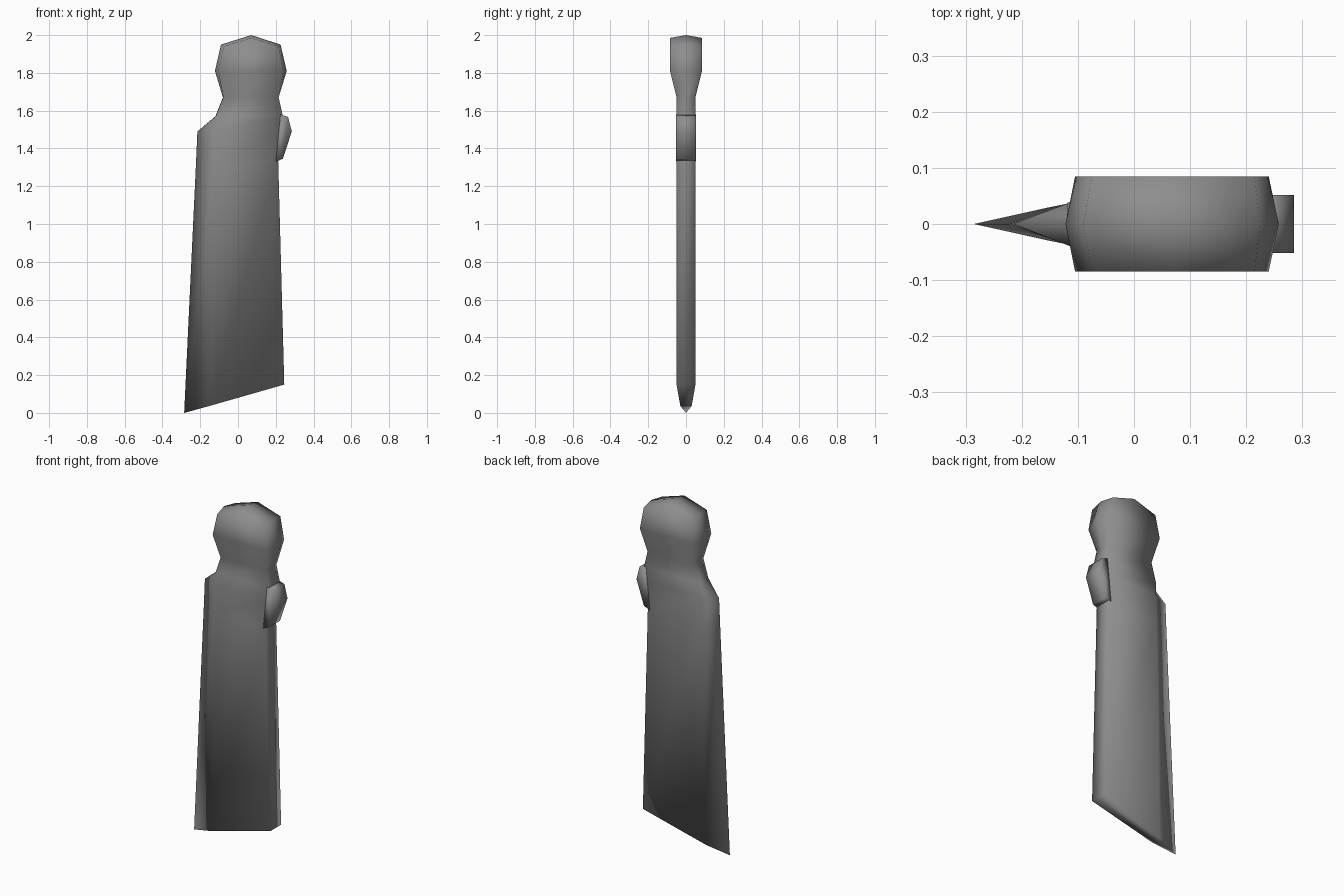
import bpy, bmesh

cube = bpy.data.objects.get("Cube")
if cube:
    bpy.data.objects.remove(cube, do_unlink=True)

steel = bpy.data.materials.new("dark_grey_steel")
steel.use_nodes = True
GREY = (0.27, 0.27, 0.27, 1)
steel.diffuse_color = GREY
steel.node_tree.nodes["Principled BSDF"].inputs["Base Color"].default_value = GREY


def finish(bm, name):
    """Turn a bmesh into a smooth-shaded object."""
    bmesh.ops.recalc_face_normals(bm, faces=bm.faces)
    mesh = bpy.data.meshes.new(name)
    bm.to_mesh(mesh)
    bm.free()
    mesh.materials.append(steel)
    mesh.shade_smooth()
    obj = bpy.data.objects.new(name, mesh)
    bpy.context.collection.objects.link(obj)
    return obj


# Sections from the slanted foot to the head:
# cutting edge (x, z), front left (x, y, z), front right (x, y, z), spine x
sections = [
    ((-0.285, 0.0), (-0.15, 0.03, 0.037), (0.245, 0.05, 0.15), 0.245),
    ((-0.222, 1.33), (-0.125, 0.035, 1.33), (0.213, 0.05, 1.33), 0.213),
    ((-0.215, 1.49), (-0.12, 0.036, 1.49), (0.225, 0.05, 1.49), 0.225),
    ((-0.12, 1.57), (-0.118, 0.038, 1.57), (0.238, 0.05, 1.57), 0.238),
    ((-0.08, 1.67), (-0.078, 0.05, 1.67), (0.215, 0.05, 1.67), 0.215),
    ((-0.122, 1.81), (-0.105, 0.085, 1.81), (0.24, 0.085, 1.81), 0.258),
    ((-0.09, 1.95), (-0.075, 0.085, 1.94), (0.215, 0.085, 1.94), 0.225),
]

# Blade, neck and head as one lofted body
bm = bmesh.new()
rings = []
for (ex, ez), (lx, ly, lz), (rx, ry, rz), sx in sections:
    spine_z = ez if ez > 1.9 else rz
    pts = [(ex, 0, ez), (lx, -ly, lz), (rx, -ry, rz),
           (sx, 0, spine_z), (rx, ry, rz), (lx, ly, lz)]
    rings.append([bm.verts.new(p) for p in pts])
for low, high in zip(rings, rings[1:]):
    for i in range(6):
        j = (i + 1) % 6
        bm.faces.new((low[i], low[j], high[j], high[i]))
bm.faces.new(rings[0])

# Peaked crown of the head
front, mid, back = [bm.verts.new((0.07, y, z)) for y, z in
                    ((-0.085, 1.985), (0, 2.0), (0.085, 1.985))]
e, fl, fr, s, br, bl = rings[-1]
for face in ((fl, fr, front), (bl, back, br), (e, fl, front, mid),
             (fr, s, mid, front), (s, br, back, mid), (bl, e, mid, back)):
    bm.faces.new(face)
finish(bm, "blade_body")

# Thumb knob on the spine
outline = [(0.2, 1.33), (0.237, 1.345), (0.285, 1.49), (0.265, 1.567), (0.225, 1.58)]
bm = bmesh.new()
near, far = [[bm.verts.new((x, y, z)) for x, z in outline] for y in (-0.052, 0.052)]
bm.faces.new(near)
bm.faces.new(far)
for i in range(len(outline)):
    j = (i + 1) % len(outline)
    bm.faces.new((near[i], near[j], far[j], far[i]))
finish(bm, "spine_knob")
